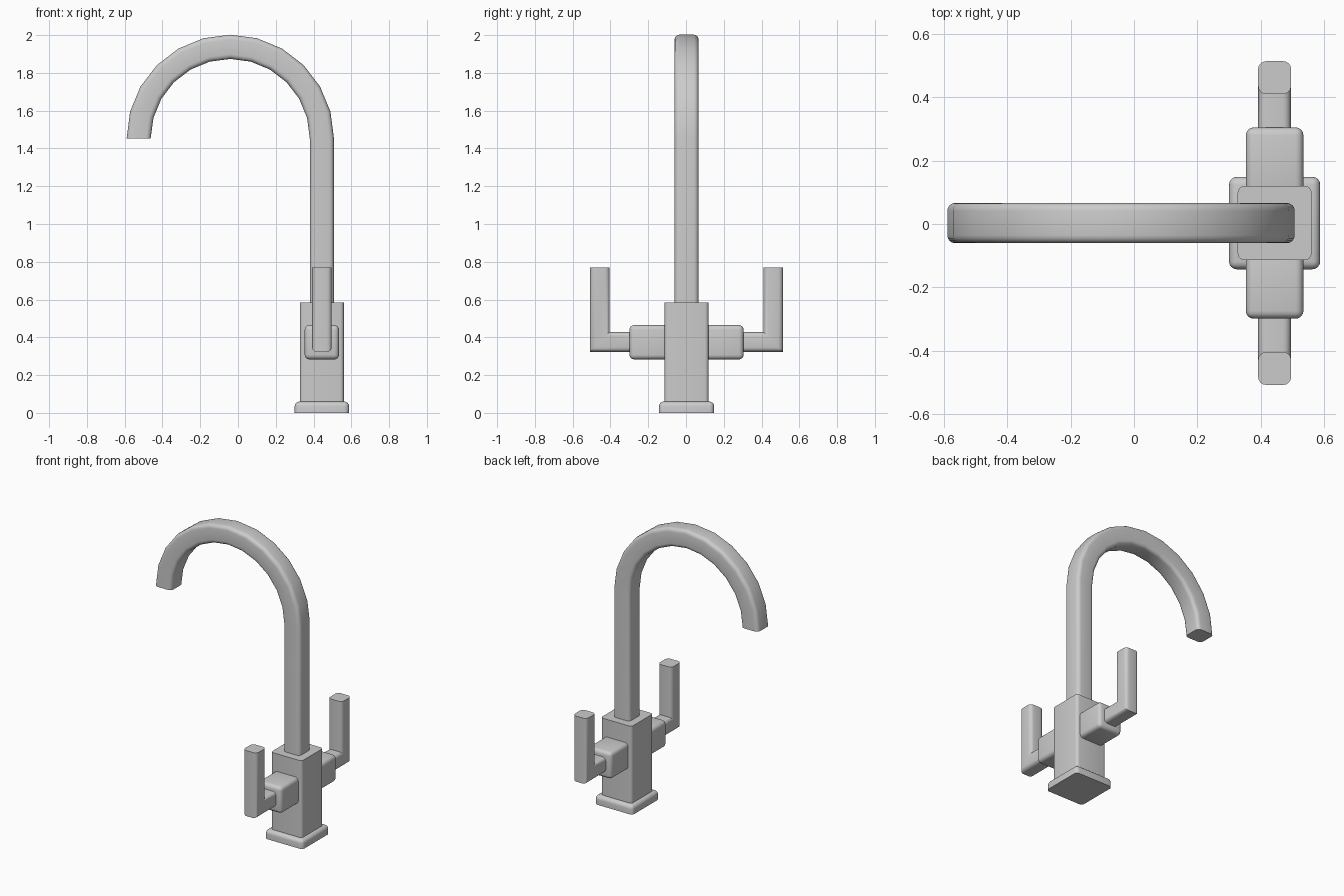
import bpy
import bmesh
import math
from mathutils import Vector

if "Cube" in bpy.data.objects:
    bpy.data.objects.remove(bpy.data.objects["Cube"], do_unlink=True)

metal = bpy.data.materials.new("brushed grey metal")
metal.use_nodes = True
GREY = (0.6, 0.6, 0.6, 1)
metal.diffuse_color = GREY
metal.node_tree.nodes["Principled BSDF"].inputs["Base Color"].default_value = GREY

CX, CY = 0.444, 0.003  # axis of the tap body


def finish(name, bm, angle=35):
    bmesh.ops.recalc_face_normals(bm, faces=bm.faces)
    mesh = bpy.data.meshes.new(name)
    bm.to_mesh(mesh)
    bm.free()
    obj = bpy.data.objects.new(name, mesh)
    bpy.context.collection.objects.link(obj)
    mesh.materials.append(metal)
    bpy.ops.object.select_all(action='DESELECT')
    obj.select_set(True)
    bpy.context.view_layer.objects.active = obj
    bpy.ops.object.shade_smooth_by_angle(angle=math.radians(angle))
    return obj


def rounded_square(width, radius, steps=4):
    inner = width / 2 - radius
    points = []
    for k, (sx, sy) in enumerate([(1, 1), (-1, 1), (-1, -1), (1, -1)]):
        for i in range(steps + 1):
            a = math.pi / 2 * (k + i / steps)
            points.append((sx * inner + radius * math.cos(a),
                           sy * inner + radius * math.sin(a)))
    return points


def sweep(name, path, binormal, width, radius, end_dir=None):
    """Carry a rounded square along a flat path with mitred joints."""
    path = [Vector(p) for p in path]
    b = Vector(binormal)
    dirs = [(q - p).normalized() for p, q in zip(path, path[1:])]
    bm = bmesh.new()
    rings = []
    for i, p in enumerate(path):
        before = dirs[max(i - 1, 0)]
        after = dirs[min(i, len(dirs) - 1)]
        tangent = (before + after).normalized()
        stretch = 1 / tangent.dot(after)
        if end_dir and i == len(path) - 1:
            tangent = Vector(end_dir)
        n = b.cross(tangent) * stretch
        rings.append([bm.verts.new(p + n * u + b * v)
                      for u, v in rounded_square(width, radius)])
    for r, s in zip(rings, rings[1:]):
        for j in range(len(r)):
            k = (j + 1) % len(r)
            bm.faces.new((r[j], r[k], s[k], s[j]))
    bm.faces.new(rings[0])
    bm.faces.new(rings[-1])
    return finish(name, bm)


def box(name, low, high, radius, keep_bottom=False):
    """Box with rounded edges, optionally leaving the bottom rim sharp."""
    bm = bmesh.new()
    bmesh.ops.create_cube(bm, size=1)
    low, high = Vector(low), Vector(high)
    for v in bm.verts:
        v.co = (low + high) / 2 + v.co * (high - low)
    edges = [e for e in bm.edges
             if not (keep_bottom and all(v.co.z < low.z + 0.001 for v in e.verts))]
    bmesh.ops.bevel(bm, geom=edges, offset=radius, segments=4,
                    profile=0.5, affect='EDGES')
    return finish(name, bm)


# Base plate and square body
box("base_plate", (CX - 0.144, CY - 0.146, 0), (CX + 0.144, CY + 0.146, 0.06),
    0.025, keep_bottom=True)
sweep("body", [(CX, CY, 0.03), (CX, CY, 0.585)], (0, 1, 0), 0.233, 0.02)

# Spout: straight riser, then a half circle in twelve steps
R, Z = 0.485, 1.453
arc = [(CX - R + R * math.cos(math.pi * i / 12), CY, Z + R * math.sin(math.pi * i / 12))
       for i in range(13)]
sweep("spout", [(CX, CY, 0.55)] + arc, (0, 1, 0), 0.127, 0.025, end_dir=(0, 0, -1))

# Valve blocks and L-shaped levers, front and back
for side, label in ((-1, "front"), (1, "back")):
    ys = sorted((CY + side * 0.08, CY + side * 0.302))
    box(label + "_valve", (CX - 0.091, ys[0], 0.283), (CX + 0.091, ys[1], 0.465), 0.025)
    sweep(label + "_lever",
          [(CX, CY + side * 0.27, 0.375), (CX, CY + side * 0.459, 0.375),
           (CX, CY + side * 0.459, 0.77)], (1, 0, 0), 0.104, 0.025)
